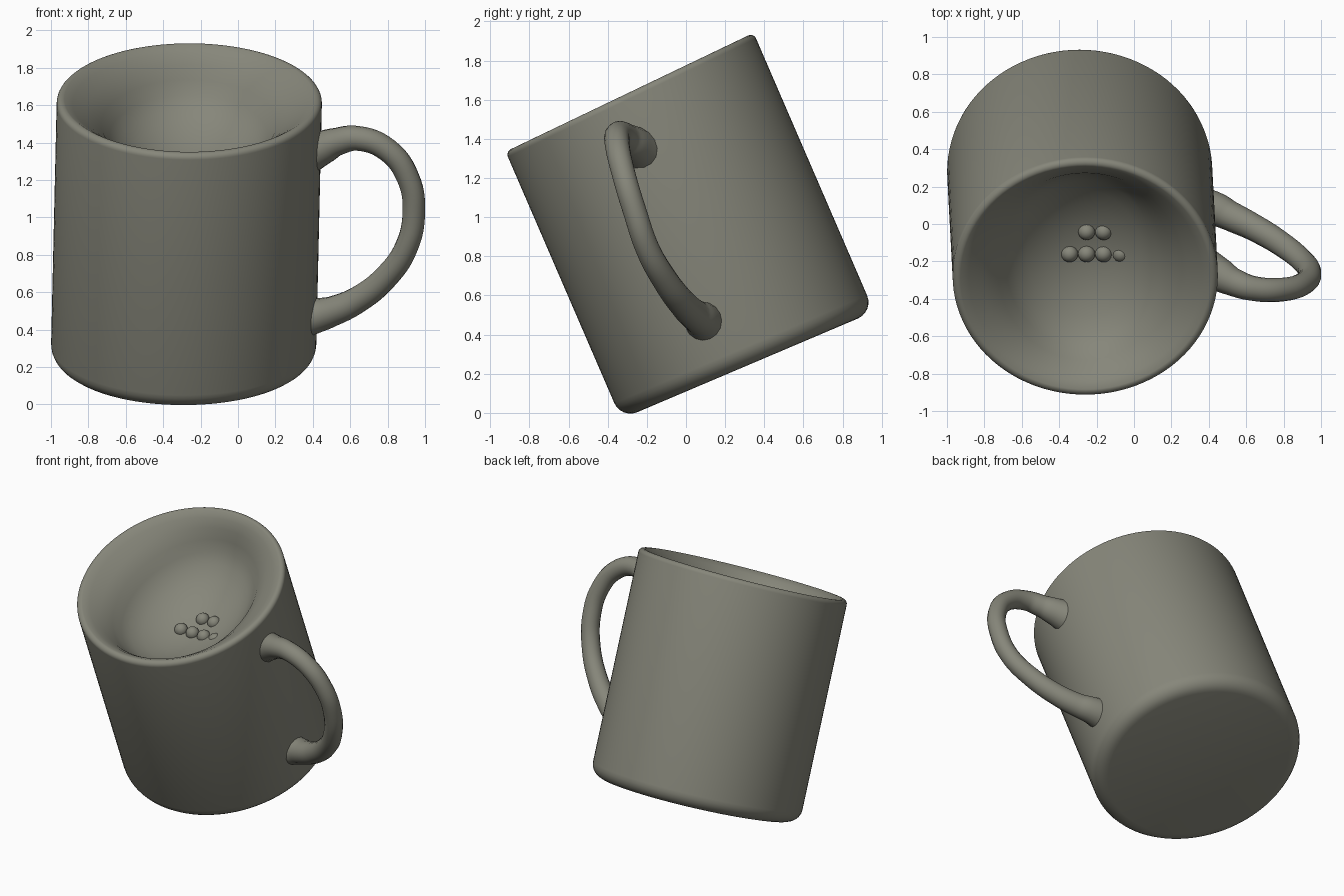
import bpy, bmesh, math
from mathutils import Matrix, Vector

cube = bpy.data.objects.get("Cube")
if cube:
    bpy.data.objects.remove(cube, do_unlink=True)

# One clay colour
clay = bpy.data.materials.new("olive_grey_clay")
clay.use_nodes = True
colour = (0.24, 0.24, 0.195, 1)
clay.diffuse_color = colour
clay.node_tree.nodes["Principled BSDF"].inputs["Base Color"].default_value = colour

# Leaning frame of the mug: base centre, rim centre and average slope of the ends
base, rim = Vector((-0.292, 0.315, 0.243)), Vector((-0.26, -0.288, 1.638))
axis = rim - base
height = axis.length
slope = math.radians(24.3)
across = Vector((0, math.cos(slope), math.sin(slope)))
lean = Matrix.Translation(base) @ Matrix(
    (Vector((1.01, 0, 0)), across, axis.normalized())).transposed().to_4x4()


def finish(name, bm, angle=40):
    bmesh.ops.recalc_face_normals(bm, faces=bm.faces)
    mesh = bpy.data.meshes.new(name)
    bm.to_mesh(mesh)
    bm.free()
    mesh.materials.append(clay)
    obj = bpy.data.objects.new(name, mesh)
    bpy.context.collection.objects.link(obj)
    bpy.ops.object.select_all(action='DESELECT')
    obj.select_set(True)
    bpy.context.view_layer.objects.active = obj
    bpy.ops.object.shade_smooth_by_angle(angle=math.radians(angle))
    return obj


def arc(r, z, size, start, end, steps=6):
    angles = [math.radians(start + (end - start) * i / steps) for i in range(steps + 1)]
    return [(r + size * math.cos(a), z + size * math.sin(a)) for a in angles]


# Body: rounded foot, straight wall, sloping lip and shallow bowl, spun round the axis
R = 0.702
profile = [(0, 0)] + arc(R - 0.09, 0.09, 0.09, -90, 0)
profile += [(R, height * 0.5)] + arc(R - 0.03, height - 0.03, 0.03, 0, 110)
bowl = [(0.625, 0.03), (0.585, 0.08), (0.55, 0.15), (0.51, 0.22), (0.45, 0.28),
        (0.37, 0.33), (0.27, 0.375), (0.14, 0.41), (0, 0.42)]
profile += [(r, height - d) for r, d in bowl]

bm = bmesh.new()
verts = [bm.verts.new((r, 0, z)) for r, z in profile]
edges = [bm.edges.new(pair) for pair in zip(verts, verts[1:])]
bmesh.ops.spin(bm, geom=verts + edges, cent=(0, 0, 0), axis=(0, 0, 1),
               angle=math.tau, steps=96, use_duplicate=False)
bmesh.ops.remove_doubles(bm, verts=bm.verts, dist=0.0005)
for v in bm.verts:
    # The bowl narrows sideways with depth
    depth = height - v.co.z
    if depth < 0.5 and v.co.xy.length < 0.63:
        v.co.x *= 1 - 0.18 * min(1, max(0, depth - 0.02) / 0.15)
    # The rim slopes a little more than the base
    v.co.z += v.co.y * 0.045 * (v.co.z / height - 0.5)
bm.transform(lean)
finish("mug_body", bm)

# Handle: tapered tube with flared ends where it meets the wall
path = [(0.38, -0.235, 1.345, 0.11), (0.455, -0.27, 1.375, 0.092), (0.53, -0.31, 1.405, 0.075),
        (0.64, -0.345, 1.423, 0.066), (0.80, -0.35, 1.36, 0.063), (0.91, -0.316, 1.21, 0.061),
        (0.94, -0.262, 1.03, 0.061), (0.90, -0.197, 0.84, 0.062), (0.79, -0.108, 0.68, 0.066),
        (0.64, -0.018, 0.56, 0.072), (0.51, 0.045, 0.50, 0.08), (0.44, 0.078, 0.48, 0.09),
        (0.36, 0.095, 0.465, 0.105)]
curve = bpy.data.curves.new("handle_path", 'CURVE')
curve.dimensions = '3D'
curve.bevel_depth = 1
curve.bevel_resolution = 6
curve.resolution_u = 6
spline = curve.splines.new('BEZIER')
spline.bezier_points.add(len(path) - 1)
for point, (x, y, z, radius) in zip(spline.bezier_points, path):
    point.co = (x, y, z)
    point.radius = radius
    point.handle_left_type = point.handle_right_type = 'AUTO'
source = bpy.data.objects.new("handle_path", curve)
bpy.context.collection.objects.link(source)
bpy.context.view_layer.update()
tube = source.evaluated_get(bpy.context.evaluated_depsgraph_get()).to_mesh()
bm = bmesh.new()
bm.from_mesh(tube)
source.to_mesh_clear()
bpy.data.objects.remove(source, do_unlink=True)
finish("handle", bm, 60)

# Small pebbly lumps half sunk in the bowl floor
bm = bmesh.new()
for count, y in ((2, 0.09), (4, -0.04)):
    for i in range(count):
        x = 0.06 + (i - (count - 1) / 2) * 0.09
        spot = Matrix.Translation((x, y, height - 0.415))
        bmesh.ops.create_uvsphere(bm, u_segments=16, v_segments=10, radius=0.045, matrix=spot)
bm.transform(lean)
finish("floor_lumps", bm)
